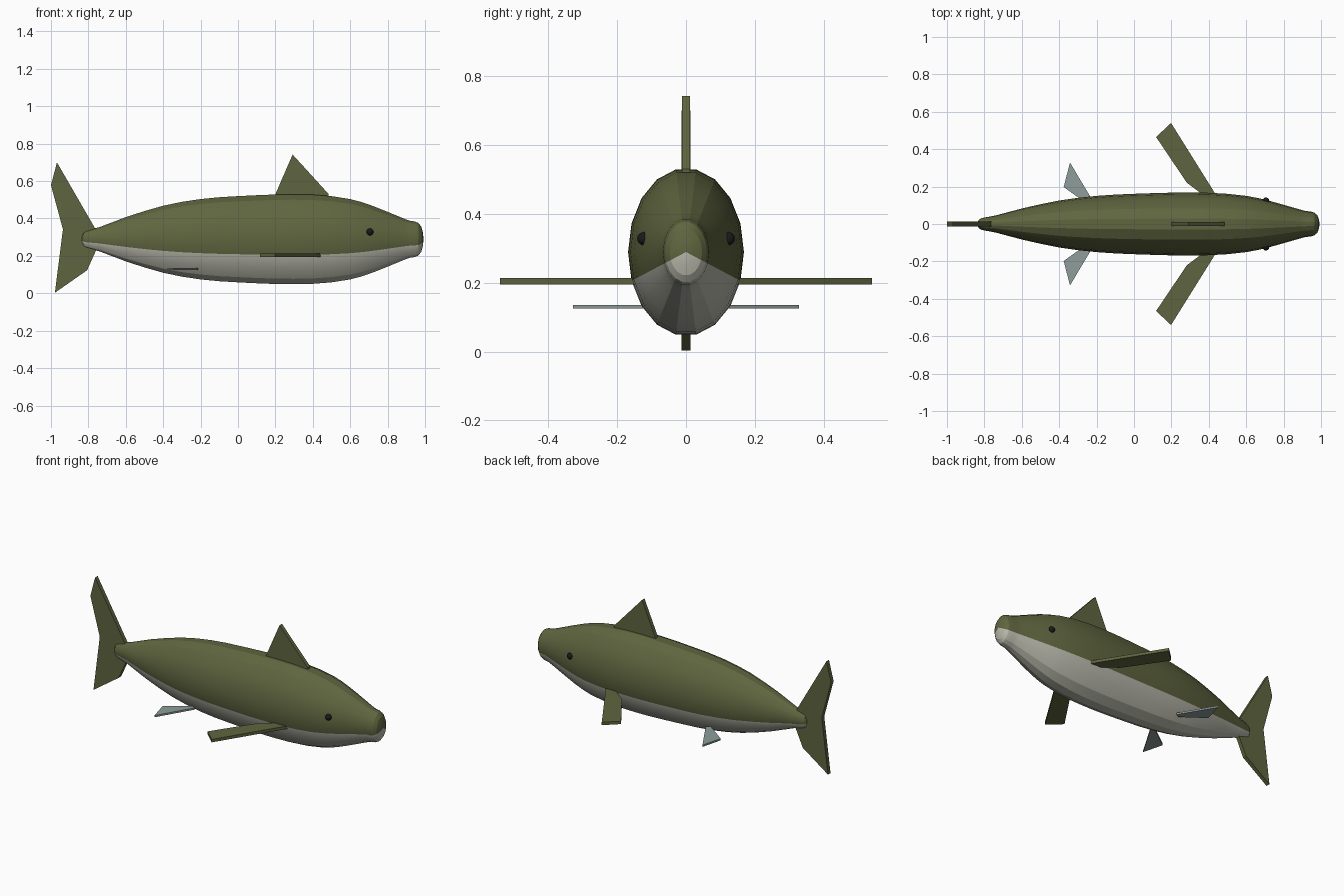
import bpy, bmesh, math

if "Cube" in bpy.data.objects:
    bpy.data.objects.remove(bpy.data.objects["Cube"])


def mat(name, rgb):
    m = bpy.data.materials.new(name)
    m.diffuse_color = (*rgb, 1)
    m.use_nodes = True
    m.node_tree.nodes["Principled BSDF"].inputs["Base Color"].default_value = m.diffuse_color
    return m


olive = mat("olive", (0.115, 0.13, 0.05))
cream = mat("cream", (0.48, 0.48, 0.41))
grey = mat("grey_green", (0.27, 0.34, 0.32))
black = mat("black", (0.01, 0.01, 0.012))


def finish(bm, name, mats, smooth=None):
    bmesh.ops.recalc_face_normals(bm, faces=bm.faces)
    me = bpy.data.meshes.new(name)
    bm.to_mesh(me)
    bm.free()
    for m in mats:
        me.materials.append(m)
    ob = bpy.data.objects.new(name, me)
    bpy.context.collection.objects.link(ob)
    if smooth:
        bpy.ops.object.select_all(action='DESELECT')
        bpy.context.view_layer.objects.active = ob
        ob.select_set(True)
        bpy.ops.object.shade_smooth_by_angle(angle=math.radians(smooth))
    return ob


def plate(name, pts, place, thick, m):
    """Extrude a flat outline; place(a, b, t) maps it into space."""
    bm = bmesh.new()
    lo = [bm.verts.new(place(a, b, -thick / 2)) for a, b in pts]
    hi = [bm.verts.new(place(a, b, thick / 2)) for a, b in pts]
    bm.faces.new(lo)
    bm.faces.new(hi[::-1])
    for i in range(len(pts)):
        j = (i + 1) % len(pts)
        bm.faces.new((lo[i], lo[j], hi[j], hi[i]))
    return finish(bm, name, [m])


# Body: 18-sided oval rings along x, (x, half height)
stations = [(-0.834, 0.022), (-0.826, 0.038), (-0.81, 0.047), (-0.74, 0.066),
            (-0.6, 0.12), (-0.5, 0.153), (-0.4, 0.182), (-0.3, 0.203), (-0.2, 0.218),
            (-0.1, 0.228), (0, 0.234), (0.1, 0.239), (0.2, 0.243), (0.3, 0.244),
            (0.4, 0.242), (0.5, 0.234), (0.6, 0.218), (0.66, 0.202), (0.72, 0.181),
            (0.78, 0.157), (0.84, 0.132), (0.89, 0.111), (0.92, 0.1), (0.945, 0.097),
            (0.965, 0.088), (0.98, 0.068), (0.989, 0.035)]
N, CZ, RATIO = 18, 0.289, 0.69
bm = bmesh.new()
rings = []
for x, h in stations:
    rings.append([bm.verts.new((x, h * RATIO * math.cos(2 * math.pi * i / N),
                                CZ + h * math.sin(2 * math.pi * i / N))) for i in range(N)])
tail_tip = bm.verts.new((-0.837, 0, CZ))
nose_tip = bm.verts.new((0.992, 0, CZ))
for i in range(N):
    j = (i + 1) % N
    faces = [bm.faces.new((a[i], a[j], b[j], b[i])) for a, b in zip(rings, rings[1:])]
    faces.append(bm.faces.new((rings[0][j], rings[0][i], tail_tip)))
    faces.append(bm.faces.new((rings[-1][i], rings[-1][j], nose_tip)))
    for f in faces:
        f.material_index = 1 if 10 <= i <= 16 else 0  # pale belly strips
finish(bm, "body", [olive, cream], 19)


# Upright fins
def upright(a, b, t):
    return (a, t, b)


plate("dorsal_fin", [(0.2, 0.5), (0.2, 0.53), (0.292, 0.742), (0.485, 0.53), (0.485, 0.5)],
      upright, 0.024, olive)
plate("tail_fin", [(-0.968, 0.70), (-1, 0.578), (-0.936, 0.342), (-0.979, 0.003),
                   (-0.807, 0.123), (-0.754, 0.24), (-0.76, 0.34)], upright, 0.025, olive)

# Paired fins and eyes
for side, s in (("left", 1), ("right", -1)):
    plate(side + "_pectoral_fin",
          [(0.445, 0.145), (0.198, 0.54), (0.118, 0.465), (0.283, 0.22), (0.39, 0.14)],
          lambda a, b, t: (a, s * b, 0.204 + t), 0.018, olive)
    plate(side + "_pelvic_fin",
          [(-0.215, 0.115), (-0.342, 0.328), (-0.376, 0.198), (-0.24, 0.1)],
          lambda a, b, t: (a, s * b, 0.13 + t), 0.011, grey)
    bm = bmesh.new()
    bmesh.ops.create_uvsphere(bm, u_segments=12, v_segments=8, radius=0.019)
    bmesh.ops.translate(bm, verts=bm.verts, vec=(0.705, s * 0.123, 0.328))
    finish(bm, side + "_eye", [black], 40)
